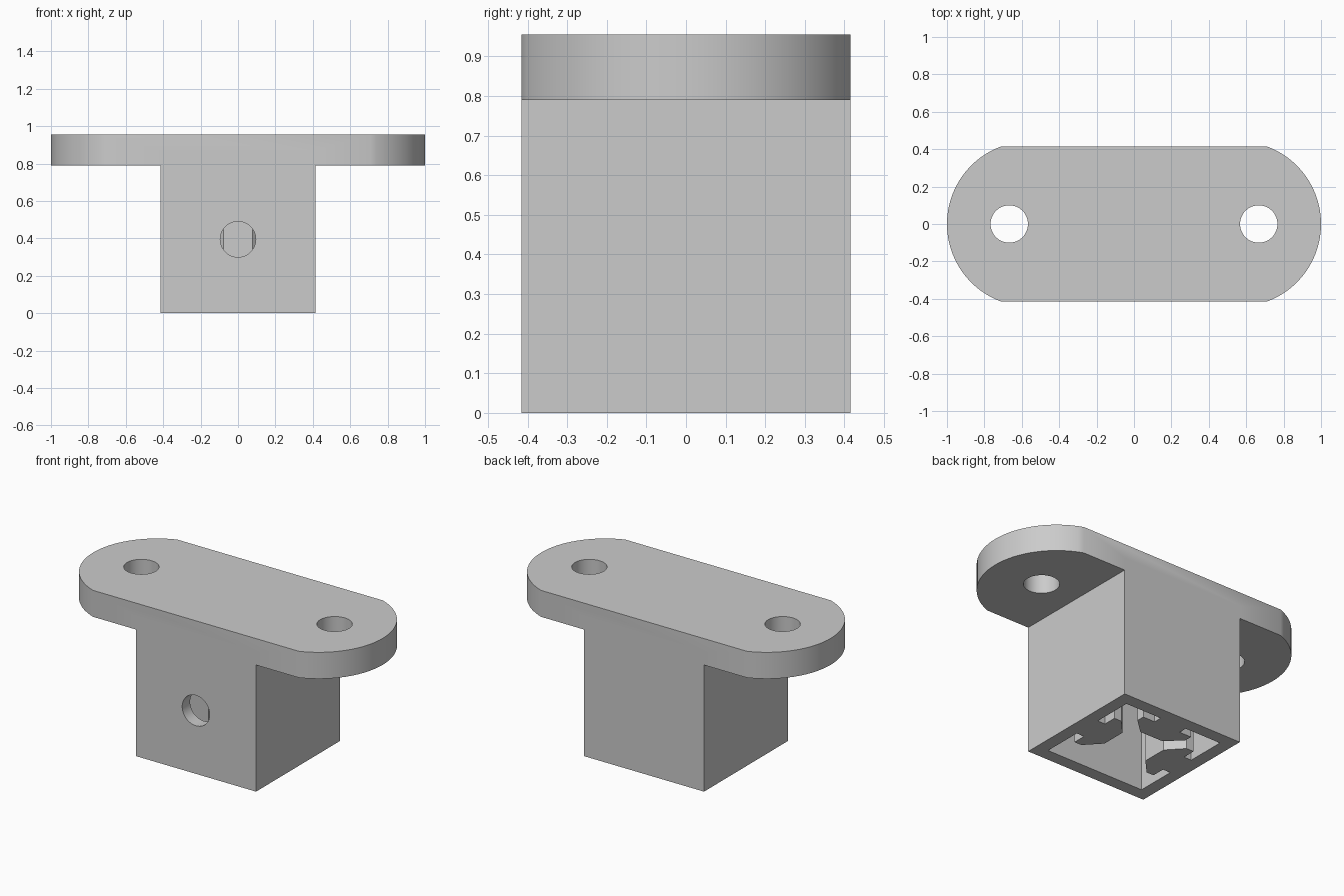
import bpy, bmesh
from math import sin, cos, pi, atan2, radians
from mathutils import Matrix

cube = bpy.data.objects.get("Cube")
if cube:
    bpy.data.objects.remove(cube, do_unlink=True)

HALF = 0.415          # half width of socket and plate
TOP, STEP = 0.955, 0.79
INNER = 0.337         # half width of the cavity

grey = bpy.data.materials.new("plain grey")
grey.use_nodes = True
grey.diffuse_color = (0.6, 0.6, 0.6, 1)
grey.node_tree.nodes["Principled BSDF"].inputs["Base Color"].default_value = (0.6, 0.6, 0.6, 1)


def prism(name, outline, z0, z1):
    """Extrude a counter-clockwise outline from z0 to z1."""
    bm = bmesh.new()
    face = bm.faces.new([bm.verts.new((x, y, z0)) for x, y in outline])
    ext = bmesh.ops.extrude_face_region(bm, geom=[face])["geom"]
    bmesh.ops.translate(bm, vec=(0, 0, z1 - z0),
                        verts=[g for g in ext if isinstance(g, bmesh.types.BMVert)])
    bmesh.ops.recalc_face_normals(bm, faces=bm.faces)
    mesh = bpy.data.meshes.new(name)
    bm.to_mesh(mesh)
    bm.free()
    obj = bpy.data.objects.new(name, mesh)
    bpy.context.collection.objects.link(obj)
    mesh.materials.append(grey)
    return obj


def circle(r, cx=0, n=48):
    return [(cx + r * cos(2 * pi * i / n), r * sin(2 * pi * i / n)) for i in range(n)]


def combine(target, other, operation):
    """Apply a boolean and discard the helper."""
    other.hide_render = True
    mod = target.modifiers.new("boolean", "BOOLEAN")
    mod.operation, mod.solver, mod.object = operation, "EXACT", other
    bpy.ops.object.select_all(action="DESELECT")
    bpy.context.view_layer.objects.active = target
    target.select_set(True)
    bpy.ops.object.modifier_apply(modifier=mod.name)
    bpy.data.objects.remove(other, do_unlink=True)


# Mounting plate with two bowed ends
radius, centre = 0.442, 0.558
sweep = atan2(HALF, 0.71 - centre)
arc = [(centre + radius * cos(a), radius * sin(a))
       for a in [sweep * (i / 16 - 1) for i in range(33)]]
arc[0], arc[-1] = (0.71, -HALF), (0.71, HALF)
bracket = prism("socket_bracket", arc + [(-x, -y) for x, y in arc], STEP, TOP)

# Square socket under the plate
square = [(-HALF, -HALF), (HALF, -HALF), (HALF, HALF), (-HALF, HALF)]
combine(bracket, prism("socket", square, 0, 0.87), "UNION")

# Cavity outline: T-shaped keys on three walls, the front wall stays plain
half_key = [(INNER, 0.09), (0.285, 0.09), (0.285, 0.172), (0.235, 0.172), (0.148, 0.078)]
wall = [(x, -y) for x, y in half_key] + half_key[::-1] + [(INNER, INNER)]
outline = [(INNER, -INNER)]
for k in range(3):
    c, s = (1, 0, -1)[k], (0, 1, 0)[k]
    outline += [(c * x - s * y, s * x + c * y) for x, y in wall]
combine(bracket, prism("cavity_cutter", outline, -0.1, STEP), "DIFFERENCE")

# Screw holes through the plate
for side in (-1, 1):
    combine(bracket, prism("plate_hole_cutter", circle(0.1, side * 0.667), 0.6, 1.1), "DIFFERENCE")

# Screw hole through the front wall
cutter = prism("front_hole_cutter", circle(0.095), 0, 0.2)
cutter.data.transform(Matrix.Translation((0, -0.3, 0.395)) @ Matrix.Rotation(radians(90), 4, "X"))
combine(bracket, cutter, "DIFFERENCE")

# Smooth arcs and holes, keep edges sharp
bpy.ops.object.select_all(action="DESELECT")
bracket.select_set(True)
bpy.context.view_layer.objects.active = bracket
bpy.ops.object.shade_smooth_by_angle(angle=radians(25))
